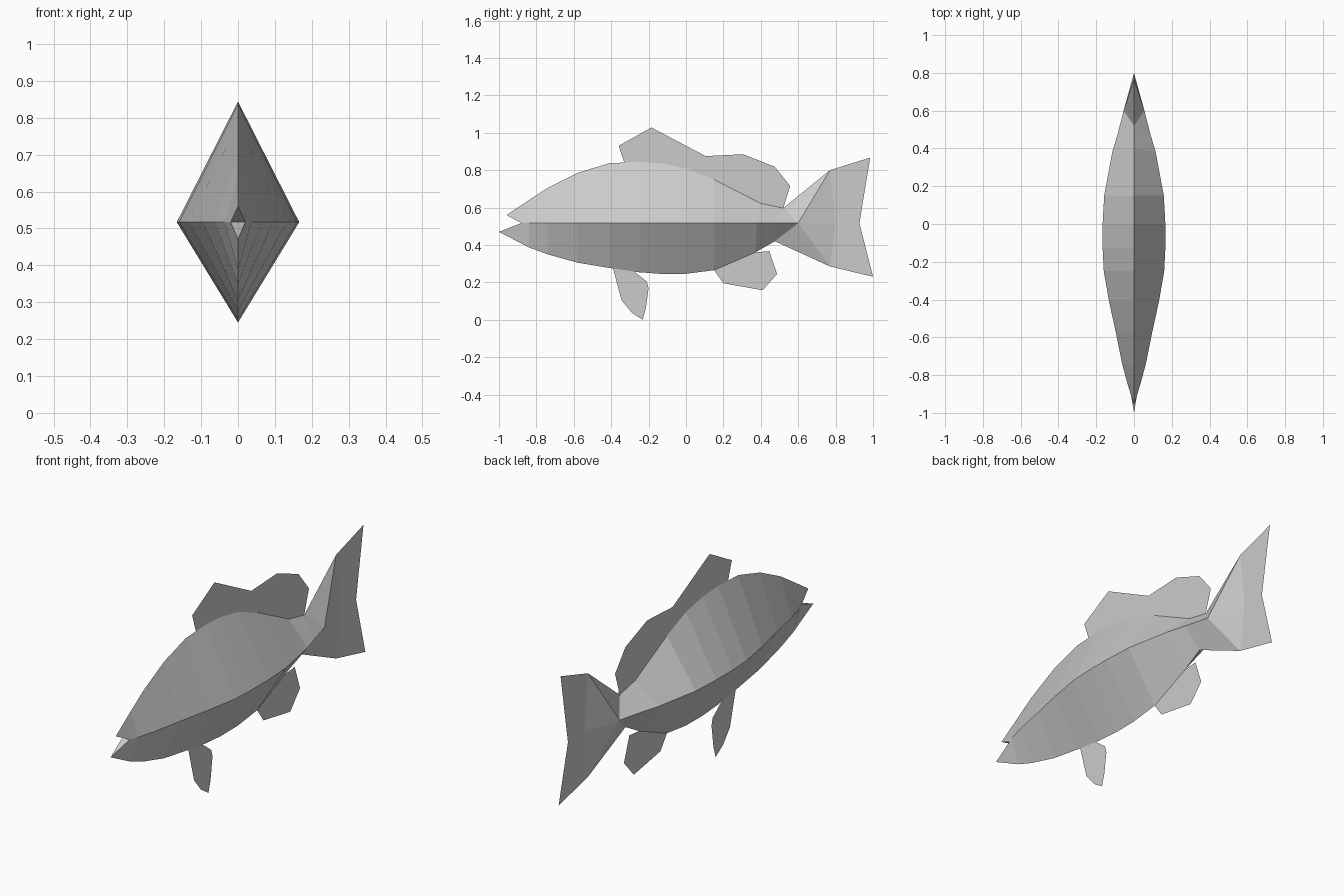
import bpy
import bmesh

if "Cube" in bpy.data.objects:
    bpy.data.objects.remove(bpy.data.objects["Cube"])

MID = 0.517  # height of the side line


def make_object(name, verts, faces, mirror=False):
    mesh = bpy.data.meshes.new(name)
    mesh.from_pydata(verts, [], faces)
    bm = bmesh.new()
    bm.from_mesh(mesh)
    bmesh.ops.remove_doubles(bm, verts=bm.verts, dist=1e-5)
    bmesh.ops.recalc_face_normals(bm, faces=bm.faces)
    # half bodies are open, so make sure they face outwards
    if mirror and sum(f.normal.x * f.calc_area() for f in bm.faces) < 0:
        bmesh.ops.reverse_faces(bm, faces=bm.faces)
    bm.to_mesh(mesh)
    bm.free()
    obj = bpy.data.objects.new(name, mesh)
    bpy.context.collection.objects.link(obj)
    if mirror:
        mod = obj.modifiers.new("Mirror", 'MIRROR')
        mod.use_clip = True
    return obj


def flat_fin(name, outline):
    return make_object(name, [(0, y, z) for y, z in outline],
                       [tuple(range(len(outline)))])


# Body sections: (top y, top z, side y, half width, bottom y, bottom z)
def section(y, top, width, bottom):
    return (y, top, y, width, y, bottom)


sections = [
    (-0.96, 0.56, -0.88, 0.02, -1.0, 0.47),
    section(-0.84, 0.64, 0.036, 0.387),
    section(-0.74, 0.705, 0.063, 0.35),
    section(-0.58, 0.785, 0.095, 0.305),
    section(-0.41, 0.837, 0.132, 0.277),
    section(-0.25, 0.844, 0.160, 0.254),
    section(-0.13, 0.836, 0.166, 0.245),
    section(0.0, 0.810, 0.166, 0.246),
    section(0.15, 0.750, 0.158, 0.265),
    (0.40, 0.622, 0.38, 0.115, 0.37, 0.36),
    (0.52, 0.597, 0.475, 0.087, 0.475, 0.42),
]
verts, faces = [], []
for ty, tz, sy, w, by, bz in sections:
    verts += [(0, ty, tz), (w, sy, MID), (0, by, bz)]
for i in range(len(sections) - 1):
    a, b = 3 * i, 3 * i + 3
    faces += [(a, a + 1, b + 1, b), (a + 1, a + 2, b + 2, b + 1)]

# Open mouth wedge
n = len(verts)
verts.append((0, -0.88, MID))
faces += [(0, n, 1), (1, n, 2)]

# Tail root tapering into the flat tail
t, s, b = n - 3, n - 2, n - 1
verts += [(0.055, 0.60, MID), (0, 0.77, 0.80), (0, 0.80, MID), (0, 0.77, 0.285)]
p, up, back, low = n + 1, n + 2, n + 3, n + 4
faces += [(t, s, p), (t, p, up), (s, b, p), (b, low, p),
          (p, back, up), (p, low, back)]
make_object("body", verts, faces, mirror=True)

# Fins are single flat sheets on the centre plane
flat_fin("tail_fin", [(0.77, 0.80), (0.985, 0.867), (0.927, 0.517),
                      (1.0, 0.23), (0.77, 0.285), (0.80, MID)])
flat_fin("dorsal_fin", [(-0.33, 0.84), (-0.36, 0.93), (-0.185, 1.028), (0.105, 0.875),
                        (0.305, 0.885), (0.475, 0.818), (0.557, 0.715), (0.52, 0.597),
                        (0.40, 0.622), (0.15, 0.75), (0.0, 0.81), (-0.13, 0.836)])
flat_fin("anal_fin", [(0.15, 0.265), (0.20, 0.195), (0.41, 0.158), (0.487, 0.245),
                      (0.445, 0.367), (0.37, 0.36)])
flat_fin("pelvic_fin", [(-0.39, 0.275), (-0.345, 0.105), (-0.29, 0.038), (-0.232, 0.0),
                        (-0.215, 0.06), (-0.2, 0.17), (-0.21, 0.205), (-0.28, 0.26)])
